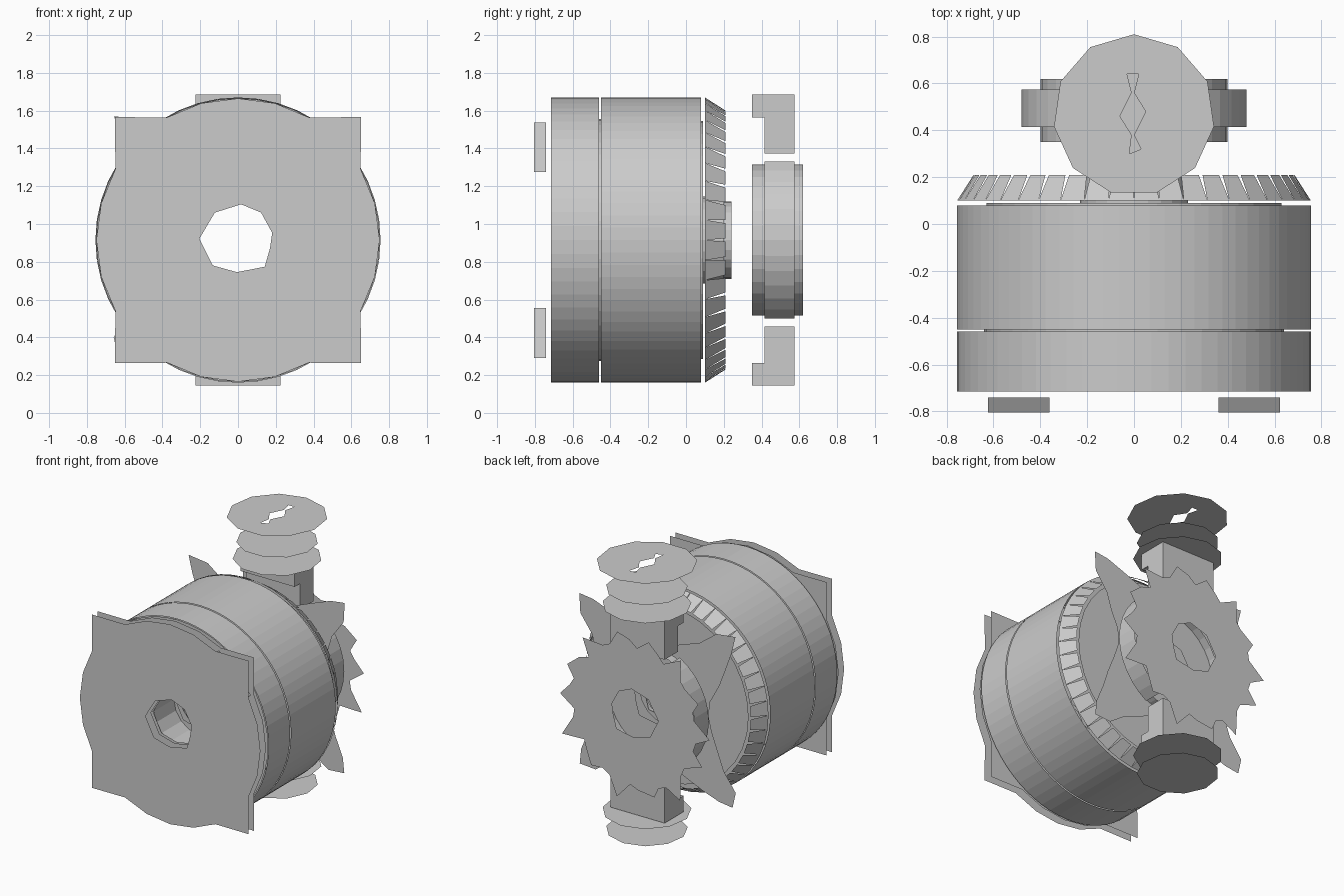
import bpy, bmesh, math, random
from mathutils import Vector

if "Cube" in bpy.data.objects:
    bpy.data.objects.remove(bpy.data.objects["Cube"])

random.seed(4)
CZ = 0.915      # height of the main axis
POST_Y = 0.465  # depth of the vertical post


def finish(name, bm):
    bmesh.ops.recalc_face_normals(bm, faces=bm.faces)
    me = bpy.data.meshes.new(name)
    bm.to_mesh(me)
    bm.free()
    ob = bpy.data.objects.new(name, me)
    bpy.context.collection.objects.link(ob)
    return ob


def polar(pts):
    return [(r * math.cos(math.radians(a)), r * math.sin(math.radians(a))) for a, r in pts]


def circle(r, n, start=0.0):
    return polar([(start + 360 * i / n, r) for i in range(n)])


def sheet(name, loops, normal):
    """Flat filled sheet from an outline and optional openings."""
    bm = bmesh.new()
    edges = []
    for loop in loops:
        vs = [bm.verts.new(p) for p in loop]
        edges += [bm.edges.new((vs[i - 1], vs[i])) for i in range(len(vs))]
    bmesh.ops.triangle_fill(bm, use_beauty=True, edges=edges, normal=Vector(normal))
    return finish(name, bm)


def plate(name, profile, y, hole=None):
    loops = [profile] + ([hole] if hole else [])
    return sheet(name, [[(x, y, CZ + z) for x, z in lp] for lp in loops], (0, -1, 0))


def disc(name, r, z, n=11, slot=None):
    loops = [[(x, POST_Y + y) for x, y in circle(r, n, 90)]] + ([slot] if slot else [])
    return sheet(name, [[(x, y, z) for x, y in lp] for lp in loops], (0, 0, 1))


def wall(name, r0, y0, r1, y1, n, gap=0.0, keep=lambda x, z: True):
    """Open band around the main axis; gap splits it into slats."""
    bm = bmesh.new()
    step = 2 * math.pi / n
    for i in range(n):
        a, b = i * step, (i + 1) * step
        m = (a + b) / 2
        if not keep(r0 * math.cos(m), r0 * math.sin(m)):
            continue
        c, d = a + gap * step, b - gap * step
        pts = [(r0, y0, a), (r0, y0, b), (r1, y1, d), (r1, y1, c)]
        bm.faces.new([bm.verts.new((r * math.cos(t), y, CZ + r * math.sin(t))) for r, y, t in pts])
    bmesh.ops.remove_doubles(bm, verts=bm.verts, dist=1e-5)
    return finish(name, bm)


# Front plates: circle with four square corners
front = []
for k in range(4):
    front += [(90 * k + a, 0.75) for a in (-30, -15, 0, 15, 30)] + [(90 * k + 45, 0.92)]
front = polar(front)
bore = polar([(12, 0.185), (50, 0.19), (85, 0.19), (130, 0.19), (178, 0.205),
              (225, 0.19), (268, 0.17), (315, 0.20), (345, 0.175)])
plate("front_plate", front, -0.805, bore)
plate("front_plate_back", front, -0.74, bore)
plate("bore_collar", circle(0.25, 9), -0.81, bore)
plate("front_port", circle(0.085, 5, 20), -0.81).location = (0.45, 0, 0)
# rim pieces between the two plates
wall("front_plate_rim", 0.72, -0.805, 0.72, -0.74, 12,
     keep=lambda x, z: x * z > 0 and abs(abs(x) - abs(z)) < 0.1)

# Housing: front section, drum and bore
wall("front_housing", 0.755, -0.715, 0.755, -0.46, 64)
plate("front_housing_face", circle(0.75, 48), -0.715, bore)
wall("seam_ring", 0.64, -0.465, 0.64, -0.445, 40)
wall("drum", 0.755, -0.45, 0.755, 0.08, 72)
plate("drum_front_face", circle(0.74, 48), -0.455, bore)
plate("drum_back_face", circle(0.74, 48), 0.09, bore)
wall("rear_seam_ring", 0.63, 0.08, 0.63, 0.09, 40)
wall("bore_tube", 0.21, -0.70, 0.21, -0.46, 16)

# Slatted bevel and hub behind the drum
wall("bevel_slats", 0.755, 0.1, 0.685, 0.21, 44, gap=0.09)
plate("bevel_face", circle(0.66, 32), 0.2, circle(0.22, 16))
wall("hub", 0.23, 0.08, 0.23, 0.2, 24)
wall("hub_lip", 0.205, 0.2, 0.205, 0.24, 24)
plate("hub_face", circle(0.22, 16), 0.24, bore)

# Four-armed bracket plate
arms = []
for k in range(4):
    arms += [(90 * k + a, r + random.uniform(-0.02, 0.02)) for a, r in
             ((0, 0.44), (14, 0.47), (26, 0.56), (34, 0.66), (38, 0.82), (45, 0.91),
              (50, 0.80), (56, 0.68), (64, 0.57), (76, 0.47))]
plate("bracket_plate", polar(arms), 0.35, bore)

# Rear bearing: stepped rings and toothed cover
wall("bearing_front_ring", 0.40, 0.35, 0.40, 0.415, 32)
wall("bearing_middle_ring", 0.48, 0.415, 0.48, 0.575, 36, keep=lambda x, z: abs(x) > 0.22)
wall("bearing_back_ring", 0.40, 0.575, 0.40, 0.62, 32)
teeth = []
for i in range(14):
    a = 360 * i / 14
    teeth += [(a + random.uniform(-4, 4), random.uniform(0.57, 0.67)),
              (a + 9, random.uniform(0.51, 0.56)), (a + 16, random.uniform(0.50, 0.54))]
plate("toothed_cover", polar(teeth), 0.62, bore)

# Post blocks above and below the bearing: L profile extruded across x
for name, s in (("upper_post", 1), ("lower_post", -1)):
    prof = [(0.35, 0.77), (0.575, 0.77), (0.575, 0.457), (0.415, 0.457), (0.415, 0.65), (0.35, 0.65)]
    bm = bmesh.new()
    f = bm.faces.new([bm.verts.new((-0.225, y, CZ + s * z)) for y, z in prof])
    ext = bmesh.ops.extrude_face_region(bm, geom=[f], use_keep_orig=True)
    bmesh.ops.translate(bm, vec=(0.45, 0, 0),
                        verts=[v for v in ext["geom"] if isinstance(v, bmesh.types.BMVert)])
    finish(name, bm)

# Stacked discs on the post ends
opening = [(-0.02, 0.30), (0.03, 0.32), (0.0, 0.38), (0.05, 0.48), (0.0, 0.56),
           (0.02, 0.64), (-0.03, 0.64), (-0.01, 0.56), (-0.06, 0.46), (-0.01, 0.38)]
disc("top_cap", 0.345, 2.0, slot=opening)
disc("top_neck", 0.28, 1.81)
disc("top_collar", 0.305, 1.685)
disc("bottom_collar", 0.305, 0.14)
disc("bottom_cap", 0.28, 0.0)
